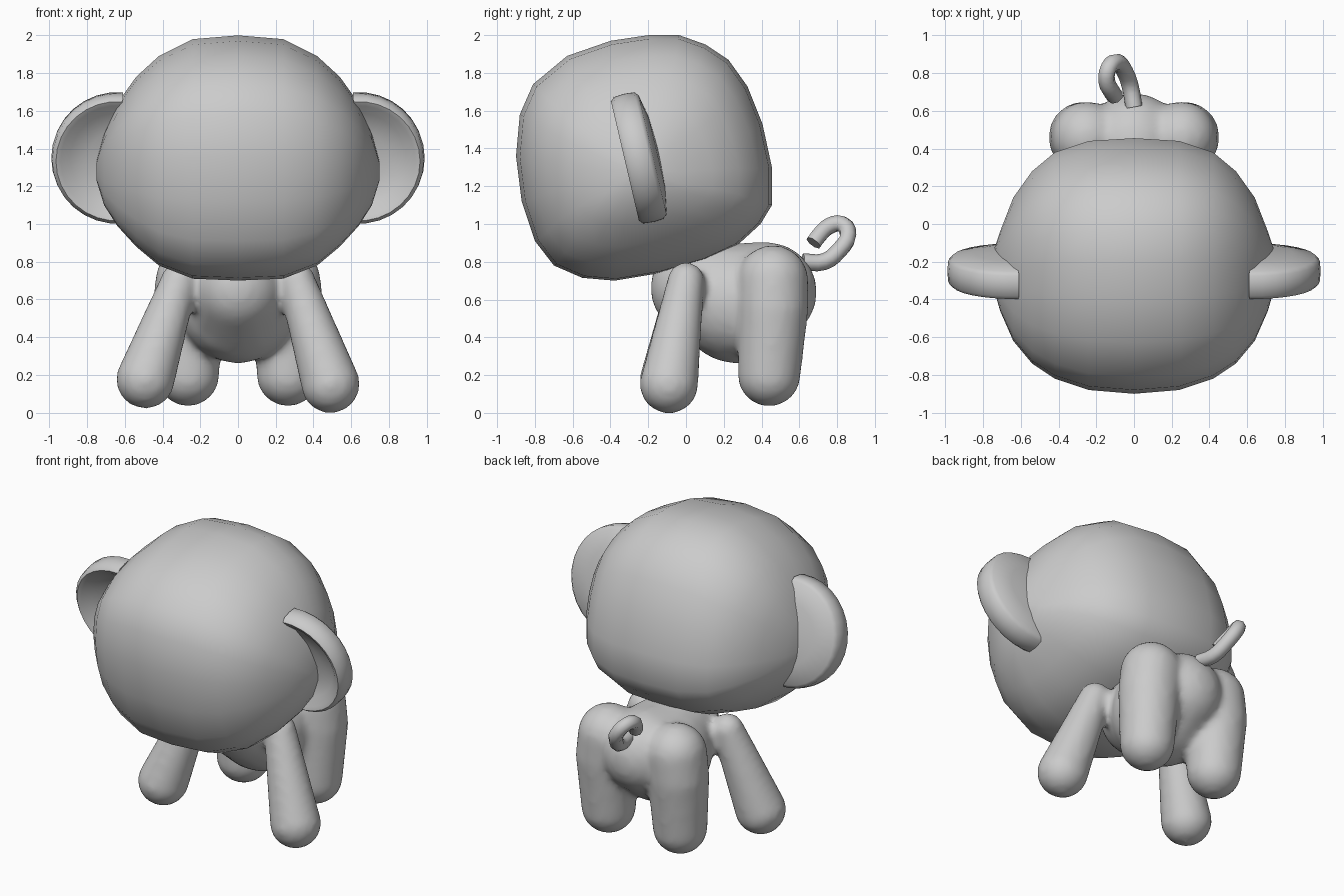
import bpy, bmesh, math
from mathutils import Vector, Matrix

if "Cube" in bpy.data.objects:
    bpy.data.objects.remove(bpy.data.objects["Cube"])

grey = bpy.data.materials.new("plain grey")
grey.use_nodes = True
grey.diffuse_color = (0.6, 0.6, 0.6, 1)
grey.node_tree.nodes["Principled BSDF"].inputs["Base Color"].default_value = (0.6, 0.6, 0.6, 1)


def finish(name, bm, angle=60):
    bmesh.ops.recalc_face_normals(bm, faces=bm.faces)
    mesh = bpy.data.meshes.new(name)
    bm.to_mesh(mesh)
    bm.free()
    mesh.materials.append(grey)
    obj = bpy.data.objects.new(name, mesh)
    bpy.context.collection.objects.link(obj)
    bpy.ops.object.select_all(action="DESELECT")
    obj.select_set(True)
    bpy.context.view_layer.objects.active = obj
    bpy.ops.object.shade_smooth_by_angle(angle=math.radians(angle))
    return obj


def loft(bm, rings):
    """Skin rings of points and cap both ends."""
    loops = [[bm.verts.new(p) for p in ring] for ring in rings]
    for a, b in zip(loops, loops[1:]):
        for i in range(len(a)):
            j = (i + 1) % len(a)
            bm.faces.new((a[i], a[j], b[j], b[i]))
    bm.faces.new(loops[0])
    bm.faces.new(loops[-1])


# Head: side profile fitted to a box at each slice across x
profile = [(-.2, 2), (-.04, 2), (.1, 1.95), (.22, 1.87), (.32, 1.73), (.4, 1.53),
           (.45, 1.3), (.45, 1.1), (.39, 1), (.27, .89), (.1, .81), (-.14, .74), (-.38, .7),
           (-.55, .715), (-.7, .78), (-.8, .91), (-.87, 1.12), (-.9, 1.36),
           (-.88, 1.58), (-.81, 1.74), (-.63, 1.89), (-.4, 1.97)]
slices = [(0, -.9, .455, .7, 2), (.24, -.88, .44, .71, 1.98), (.42, -.82, .38, .78, 1.89),
          (.54, -.74, .28, .88, 1.78), (.64, -.62, .14, .99, 1.64),
          (.71, -.46, -.04, 1.1, 1.48), (.75, -.32, -.16, 1.23, 1.33)]
rings = []
for x, y0, y1, z0, z1 in [(-s[0], *s[1:]) for s in slices[:0:-1]] + slices:
    rings.append([(x, y0 + (y + .9) / 1.35 * (y1 - y0), z0 + (z - .7) / 1.3 * (z1 - z0))
                  for y, z in profile])
bm = bmesh.new()
loft(bm, rings)
finish("head", bm)

# Ears: half of a turned dish, leaning forward at the top
dish = [(0, .02), (.15, .005), (.25, -.025), (.3, -.065), (.325, -.075), (.345, -.055),
        (.35, .0), (.345, .055), (.325, .075), (.2, .1), (0, .115)]
for side, name in ((1, "left_ear"), (-1, "right_ear")):
    bm = bmesh.new()
    place = Matrix.Translation((side * .64, -.25, 1.35)) @ Matrix.Rotation(.23, 4, "X")
    rings = []
    for i in range(17):
        a = math.radians(-95 + i * 190 / 16)
        rings.append([place @ Vector((side * r * math.cos(a), d, r * math.sin(a)))
                      for r, d in dish])
    loft(bm, rings)
    bmesh.ops.remove_doubles(bm, verts=bm.verts, dist=.0005)
    finish(name, bm, 50)

# Body and legs: chains of balls fused into one soft skin
bm = bmesh.new()


def limb(a, ra, b, rb, scale=(1, 1, 1), count=12):
    a, b = Vector(a), Vector(b)
    for i in range(count):
        t = i / (count - 1)
        bmesh.ops.create_icosphere(
            bm, subdivisions=3, radius=ra + (rb - ra) * t,
            matrix=Matrix.Translation(a.lerp(b, t)) @ Matrix.Diagonal((*scale, 1)))


limb((0, .06, .66), .25, (0, .27, .58), .32, (.97, 1, 1))
limb((0, .27, .58), .32, (0, .43, .64), .265)
for side in (1, -1):
    lift = 0 if side == 1 else .025
    limb((side * .31, 0, .7), .1, (side * .49, -.09, .152 + lift), .157)
    limb((side * .25, .46, .7), .19, (side * .265, .46, .55), .19)
    limb((side * .265, .46, .55), .19, (side * .265, .44, .2), .168)
body = finish("body_and_legs", bm)
remesh = body.modifiers.new("fuse", "REMESH")
remesh.mode = "VOXEL"
remesh.voxel_size = .022
remesh.use_smooth_shade = True
soften = body.modifiers.new("soften", "SMOOTH")
soften.factor = .5
soften.iterations = 10

# Tail: curled hook
curve = bpy.data.curves.new("tail", "CURVE")
curve.dimensions = "3D"
curve.bevel_depth = .045
curve.bevel_resolution = 2
curve.use_fill_caps = True
curve.resolution_u = 3
path = [(0, .62, .8), (-.02, .73, .8), (-.05, .81, .86), (-.09, .858, .94),
        (-.135, .825, 1), (-.145, .76, .99), (-.12, .705, .94), (-.1, .675, .9)]
spline = curve.splines.new("BEZIER")
spline.bezier_points.add(len(path) - 1)
for point, co in zip(spline.bezier_points, path):
    point.co = co
    point.handle_left_type = point.handle_right_type = "AUTO"
curve.materials.append(grey)
tail = bpy.data.objects.new("tail", curve)
bpy.context.collection.objects.link(tail)
